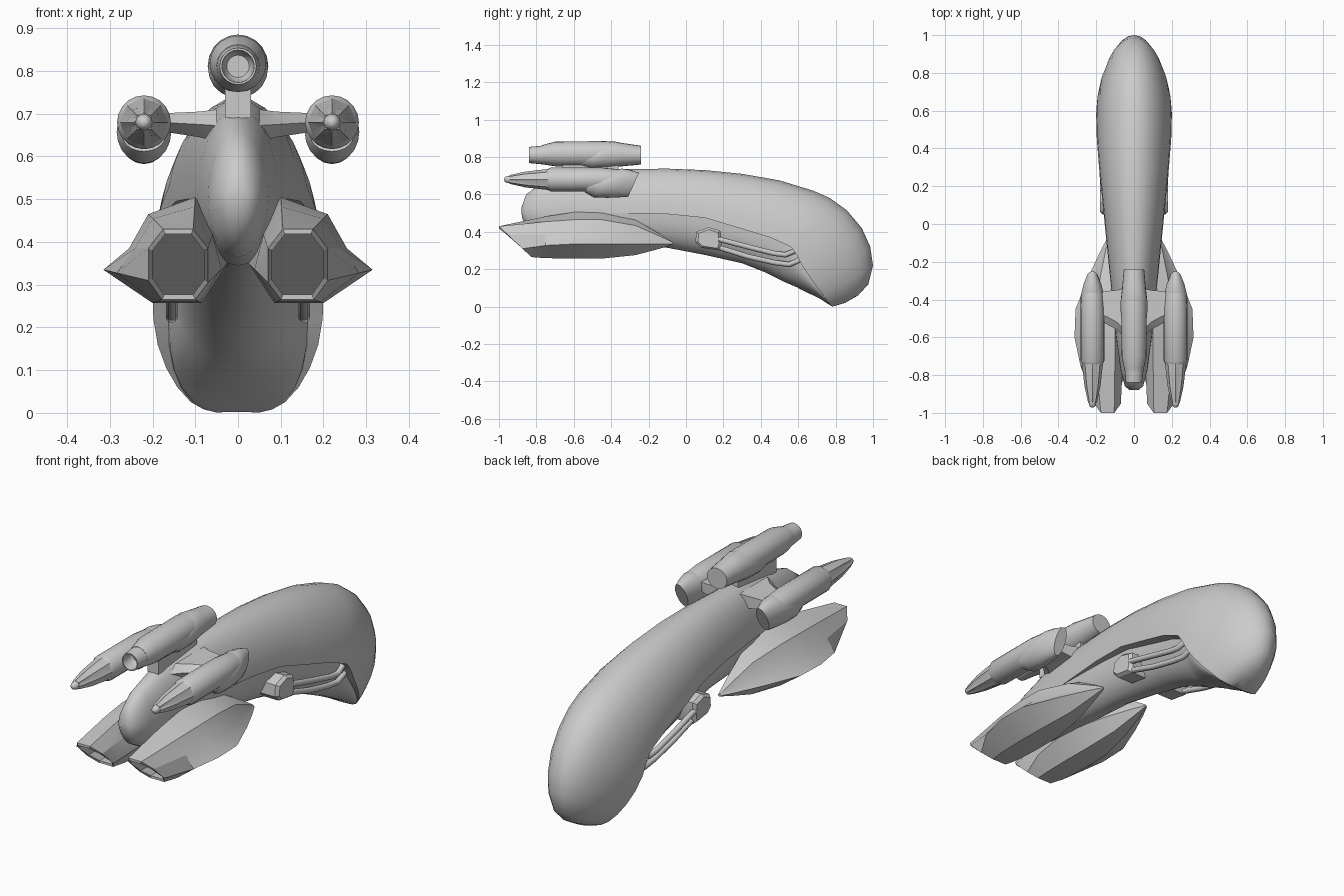
import bpy, bmesh, math
from math import sin, cos, pi
from mathutils import Vector

if "Cube" in bpy.data.objects:
    bpy.data.objects.remove(bpy.data.objects["Cube"])


def loft(name, rings, smooth=35, mirror=False, cap=True):
    """Skin a list of equal-length point rings; optional end caps and mirror across x = 0."""
    bm = bmesh.new()
    rows = [[bm.verts.new(p) for p in r] for r in rings]
    n = len(rows[0])
    for a, b in zip(rows, rows[1:]):
        for i in range(n):
            j = (i + 1) % n
            bm.faces.new((a[i], a[j], b[j], b[i]))
    if cap:
        bm.faces.new(rows[0])
        bm.faces.new(rows[-1])
    bmesh.ops.remove_doubles(bm, verts=bm.verts, dist=1e-4)
    bmesh.ops.recalc_face_normals(bm, faces=bm.faces)
    me = bpy.data.meshes.new(name)
    bm.to_mesh(me)
    bm.free()
    ob = bpy.data.objects.new(name, me)
    bpy.context.collection.objects.link(ob)
    if mirror:
        ob.modifiers.new("Mirror", 'MIRROR').use_clip = False
    bpy.ops.object.select_all(action='DESELECT')
    ob.select_set(True)
    bpy.context.view_layer.objects.active = ob
    bpy.ops.object.shade_smooth_by_angle(angle=math.radians(smooth))
    return ob


def oval(x, y, z, rx, rz, n=20, slant=0.0, flute=0.0):
    """Oval ring facing y; slant shifts y with height, flute alternates the radius."""
    pts = []
    for i in range(n):
        a = 2 * pi * i / n
        f = 1 - flute * (i % 2)
        dz = rz * f * sin(a)
        pts.append((x + rx * f * cos(a), y + slant * dz, z + dz))
    return pts


# Hull: each station is top point, rim point, keel point (y, z), half width, belly inset
stations = [
    ((-.88, .53), (-.88, .50), (-.875, .47), .022, 1),
    ((-.855, .60), (-.86, .50), (-.84, .41), .048, 1),
    ((-.78, .655), (-.78, .50), (-.76, .365), .07, 1),
    ((-.60, .71), (-.60, .50), (-.60, .345), .095, 1),
    ((-.35, .735), (-.35, .50), (-.35, .335), .12, .97),
    ((-.10, .738), (-.10, .495), (-.10, .315), .145, .80),
    ((.10, .73), (.10, .475), (.10, .277), .165, .75),
    ((.30, .71), (.30, .415), (.30, .232), .185, .72),
    ((.50, .675), (.45, .37), (.42, .185), .197, .72),
    ((.68, .62), (.56, .32), (.52, .135), .20, .75),
    ((.77, .58), (.59, .28), (.55, .122), .20, .78),
    ((.86, .515), (.62, .22), (.59, .105), .198, .82),
    ((.94, .42), (.66, .16), (.635, .082), .188, .86),
    ((.985, .32), (.70, .105), (.68, .06), .168, .9),
    ((1.0, .22), (.735, .06), (.72, .04), .142, .94),
    ((.975, .12), (.76, .025), (.75, .02), .11, .97),
    ((.92, .06), (.775, .008), (.77, .008), .08, .98),
    ((.85, .02), (.785, .001), (.78, .002), .05, .98),
]
M = 14
hull = []
for T, R, K, w, k in stations:
    ring = []
    for end, wid, sgn in ((T, w, 1), (K, w * k, -1)):
        for i in range(M + 1):
            a = pi * i / M
            s = sin(a)
            ring.append((sgn * wid * cos(a), R[0] + (end[0] - R[0]) * s, R[1] + (end[1] - R[1]) * s))
    hull.append(ring)
loft("hull", hull, 40)

# Lower pods: faceted shells with a slanted octagonal intake
mouth = [(.105, .43), (.175, .43), (.21, .385), (.21, .31), (.178, .265), (.10, .265), (.07, .305), (.07, .385)]
mid = [(.10, .505), (.21, .465), (.255, .385), (.315, .335), (.20, .257), (.085, .257), (.025, .35), (.055, .43)]


def mouth_ring(s, depth):
    return [(.14 + (x - .14) * s, -1 + (.43 - z) * 1.05 + depth, .347 + (z - .347) * s) for x, z in mouth]


def pod_ring(y, tx, tz, a=mid):
    return [(x + (.13 - x) * tx, y, z + (.335 - z) * tz) for x, z in a]


side = [(a[0] * .3 + b[0] * .7, a[1] * .3 + b[1] * .7) for a, b in zip(mouth, mid)]
loft("intake_pod", [mouth_ring(.86, .06), mouth_ring(.86, .0), mouth_ring(1, 0), pod_ring(-.75, 0, 0, side),
                    pod_ring(-.60, 0, 0), pod_ring(-.45, .03, 0), pod_ring(-.27, .42, .24),
                    pod_ring(-.14, .75, .68), pod_ring(-.07, .95, .95)], 25, True)

# Side engines: barrel, fluted nose cone with round tip, drooping rear cowl
ex, ez = .22, .68
loft("side_engine_barrel", [oval(ex, y, ez, r, r) for y, r in
                            ((-.745, .052), (-.725, .063), (-.45, .063), (-.36, .055), (-.30, .035))], 35, True)
loft("side_engine_nose_cone", [oval(ex, y, ez, r, r, 16, 0, f) for y, r, f in
                               ((-.73, .057, .04), (-.86, .042, .16), (-.945, .023, .2))], 20, True)
loft("side_engine_tip", [oval(ex, y, ez, r, r, 12) for y, r in
                         ((-.972, .006), (-.966, .014), (-.95, .02), (-.93, .018))], 50, True)
loft("side_engine_cowl", [oval(ex, y, z, rx, rz, 20, s) for y, z, rx, rz, s in
                          ((-.52, .648, .05, .036, .6), (-.45, .658, .064, .074, .6), (-.38, .66, .062, .078, .5),
                           (-.33, .657, .05, .073, .45), (-.28, .652, .03, .064, .45))], 40, True)

# Top engine: hollow nozzle, barrel, rear cowl
tz = .817
loft("top_engine_nozzle", [oval(0, y, tz - .006, r, r) for y, r in
                           ((-.76, .015), (-.78, .03), (-.80, .036), (-.84, .038), (-.84, .043), (-.77, .05), (-.72, .055))], 35)
loft("top_engine_barrel", [oval(0, y, tz - (.067 - r) * .3, r, r) for y, r in
                           ((-.775, .05), (-.70, .066), (-.43, .068), (-.32, .058), (-.26, .05))], 35)
loft("top_engine_cowl", [oval(0, y, z, rx, rz, 20, s) for y, z, rx, rz, s in
                         ((-.57, .79, .05, .035, .5), (-.48, .805, .07, .068, .5), (-.41, .812, .071, .073, .25),
                          (-.34, .812, .063, .062, .1), (-.24, .81, .054, .05, 0))], 40)


# Pylons carrying the engines
def slab(x, y0, y1, z0, z1):
    return [(x, y0, (z0 + z1) / 2), (x, y0 + .04, z0), (x, y1, z0), (x, y1, z1), (x, y0 + .04, z1)]


loft("engine_pylon", [slab(.05, -.60, -.34, .635, .71), slab(.09, -.56, -.35, .645, .705),
                      slab(.20, -.50, -.36, .662, .70)], 25, True)
loft("top_pylon", [[(sx * .03, y, z) for sx, y in ((-1, -.66), (1, -.66), (1, -.36), (-1, -.36))]
                   for z in (.69, .78)], 25)

# Side couplings: chamfered blocks in the hull recess
profile = [(.05, .345), (.08, .315), (.18, .30), (.19, .33), (.185, .405), (.12, .425), (.055, .40)]
loft("pipe_coupling", [[(x, .12 + (y - .12) * s, .36 + (z - .36) * s) for y, z in profile]
                       for x, s in ((.08, 1), (.165, 1), (.18, .8))], 25, True)

# Twin pipes curving up into the tail
for name, path in (("upper_pipe", [(.166, .17, .362), (.17, .33, .32), (.17, .47, .285), (.17, .53, .277),
                                   (.165, .575, .295), (.15, .60, .34)]),
                   ("lower_pipe", [(.155, .17, .318), (.155, .33, .268), (.155, .47, .236), (.155, .55, .225),
                                   (.155, .60, .245), (.145, .63, .285)])):
    rings = []
    for i, p in enumerate(path):
        t = (Vector(path[min(i + 1, 5)]) - Vector(path[max(i - 1, 0)])).normalized()
        u = t.cross(Vector((1, 0, 0))).normalized()
        v = t.cross(u)
        rings.append([Vector(p) + .014 * (u * cos(a) + v * sin(a)) for a in [2 * pi * k / 10 for k in range(10)]])
    loft(name, rings, 50, True)
